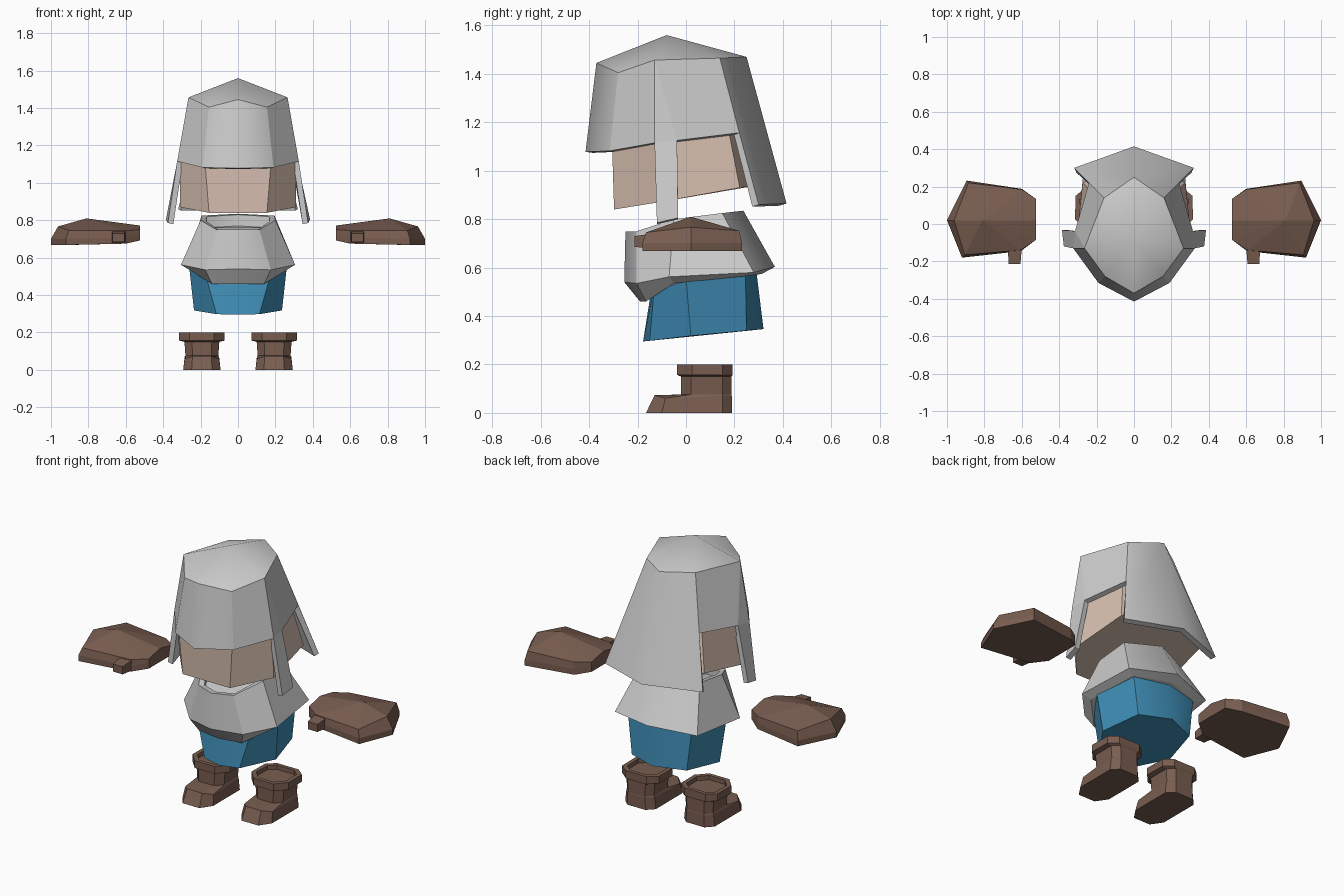
import bpy, bmesh
from mathutils import Vector

if "Cube" in bpy.data.objects:
    bpy.data.objects.remove(bpy.data.objects["Cube"])


def material(name, rgb):
    m = bpy.data.materials.new(name)
    m.diffuse_color = (*rgb, 1)
    m.use_nodes = True
    m.node_tree.nodes["Principled BSDF"].inputs["Base Color"].default_value = m.diffuse_color
    return m


BROWN = material("leather", (0.19, 0.11, 0.08))
SKIN = material("skin", (0.68, 0.52, 0.43))
BLUE = material("blue_cloth", (0.05, 0.27, 0.47))


def make(name, verts, faces, mat=None, recalc=True):
    me = bpy.data.meshes.new(name)
    bm = bmesh.new()
    vs = [bm.verts.new(v) for v in verts]
    for f in faces:
        bm.faces.new([vs[i] for i in f])
    bmesh.ops.remove_doubles(bm, verts=bm.verts, dist=0.0005)
    if recalc:
        bmesh.ops.recalc_face_normals(bm, faces=bm.faces)
    bm.to_mesh(me)
    bm.free()
    ob = bpy.data.objects.new(name, me)
    bpy.context.collection.objects.link(ob)
    if mat:
        me.materials.append(mat)
    return ob


def soften_centre(ob, soft_z=9):
    # smooth only across the centre line and around the crown; the rest stays sharp
    me = ob.data
    for p in me.polygons:
        p.use_smooth = True
    for e in me.edges:
        a, b = (me.vertices[i].co for i in e.vertices)
        e.use_edge_sharp = not ((abs(a.x) < 1e-3 and abs(b.x) < 1e-3) or max(a.z, b.z) > soft_z)


def ring(half):
    # half outline from front to back, mirrored into a closed loop
    return list(half) + [(-x, y, z) for x, y, z in reversed(half) if x > 1e-4]


def loft(name, rings, mat=None):
    n = len(rings[0])
    verts = [v for r in rings for v in r]
    faces = [(k * n + i, k * n + (i + 1) % n, (k + 1) * n + (i + 1) % n, (k + 1) * n + i)
             for k in range(len(rings) - 1) for i in range(n)]
    faces += [tuple(reversed(range(n))), tuple(range(len(verts) - n, len(verts)))]
    return make(name, verts, faces, mat)


def flat(half, z):
    return [(x, y, z) for x, y in half]


# hood: crown fan, front panels, cheek strips and long back panels
P = dict(
    A=(0, -0.08, 1.56),
    T0=(0, -0.37, 1.445), T1=(0.155, -0.28, 1.405), T2=(0.265, -0.13, 1.457),
    T3=(0.16, 0.14, 1.465), T4=(0, 0.25, 1.47),
    B0=(0, -0.415, 1.078), B1=(0.19, -0.315, 1.082), B2=(0.325, -0.13, 1.115),
    S=(0.315, -0.037, 1.125), M=(0.241, 0.22, 1.157),
    C2=(0.375, -0.12, 0.785), CS=(0.385, -0.033, 0.805),
    D3=(0.32, 0.30, 0.86), D4=(0, 0.415, 0.865))
panels = ["A T0 T1", "A T1 T2", "A T2 T3", "A T3 T4", "B0 B1 T1 T0", "B1 B2 T2 T1",
          "B2 S T2", "S M T3 T2", "C2 CS S B2", "M D3 D4 T4 T3"]
hv, hf = [], []
for s in (1, -1):
    for p in panels:
        pts = [(P[k][0] * s, P[k][1], P[k][2]) for k in p.split()][::s]
        hf.append(range(len(hv), len(hv) + len(pts)))
        hv += pts
hood = make("hood", hv, hf, recalc=False)
mod = hood.modifiers.new("thickness", "SOLIDIFY")
mod.thickness = 0.03
mod.offset = -1
bpy.context.view_layer.objects.active = hood
hood.select_set(True)
bpy.ops.object.modifier_apply(modifier=mod.name)
soften_centre(hood, 1.5)

# head showing under the hood
soften_centre(loft("head", [
    ring([(0.155, -0.297, 0.84), (0.31, -0.11, 0.87), (0.275, 0.222, 0.93), (0, 0.33, 0.945)]),
    ring([(0.178, -0.306, 1.13), (0.31, -0.12, 1.14), (0.225, 0.175, 1.17), (0, 0.26, 1.17)])], SKIN))

# shoulder cape with a lip below and a neck opening
top = ring([(0, -0.25, 0.75), (0.115, -0.205, 0.75), (0.2, -0.05, 0.80), (0.195, 0.15, 0.825), (0, 0.237, 0.835)])
inner = [(x * 0.85, y * 0.85, z - 0.005) for x, y, z in top]
soften_centre(loft("shoulder_cape", [
    ring([(0, -0.19, 0.46), (0.14, -0.165, 0.46), (0.26, -0.05, 0.535), (0.22, 0.25, 0.565), (0, 0.315, 0.575)]),
    ring([(0, -0.255, 0.54), (0.175, -0.205, 0.535), (0.305, -0.07, 0.562), (0.27, 0.28, 0.58), (0, 0.367, 0.603)]),
    top, inner, [(x, y, z - 0.06) for x, y, z in inner]]))

# tunic
soften_centre(loft("tunic", [
    ring([(0, -0.177, 0.295), (0.115, -0.15, 0.298), (0.235, 0.02, 0.318), (0.18, 0.25, 0.34), (0, 0.32, 0.346)]),
    ring([(0, -0.14, 0.53), (0.18, -0.13, 0.53), (0.262, 0.0, 0.56), (0.21, 0.245, 0.59), (0, 0.29, 0.59)])], BLUE))

# boots: sole, toe, shaft, cuff and shallow opening in one loft
shaft = [(0.05, -0.02), (0.088, 0.02), (0.088, 0.15), (0.055, 0.188)]
cuff = [(0.065, -0.037), (0.122, 0.025), (0.12, 0.15), (0.07, 0.192)]
hole = [(x * 0.8, 0.08 + (y - 0.08) * 0.8) for x, y in cuff]
boot_rings = [flat([(0.055, -0.165), (0.1, -0.1), (0.1, 0.15), (0.06, 0.19)], 0),
              [(0.05, -0.13, 0.073), (0.092, -0.085, 0.06), (0.092, 0.15, 0.07), (0.057, 0.189, 0.07)],
              flat(shaft, 0.076),
              flat([(x * 1.06, y) for x, y in shaft], 0.15),
              flat(cuff, 0.157), flat(cuff, 0.2), flat(hole, 0.2), flat(hole, 0.175)]

# mitten outline seen from above, wrist to fingertips and back
low = [(0.525, -0.085, 0.692), (0.605, -0.145, 0.675), (0.92, -0.18, 0.668), (1.0, 0.02, 0.668),
       (0.895, 0.232, 0.668), (0.60, 0.188, 0.675), (0.525, 0.135, 0.692), (0.525, 0.02, 0.692)]
mid = [(x, y, z + 0.033) for x, y, z in low]
high = [(0.525, -0.085, 0.75), (0.605, -0.14, 0.745), (0.905, -0.165, 0.745), (0.962, 0.02, 0.767),
        (0.885, 0.22, 0.752), (0.60, 0.185, 0.748), (0.525, 0.135, 0.75), (0.525, 0.02, 0.772)]

for side, s in (("left", -1), ("right", 1)):
    boot = loft(side + "_boot", [ring(r) for r in boot_rings], BROWN)
    boot.location.x = s * 0.193
    # mitten with a peaked back of the hand
    n = len(low)
    verts = [(s * x, y, z) for x, y, z in low + mid + high + [(0.81, 0.02, 0.81)]]
    faces = [tuple(range(n))]
    for i in range(n):
        j = (i + 1) % n
        faces += [(i, j, n + j, n + i), (n + i, n + j, 2 * n + j, 2 * n + i), (2 * n + i, 2 * n + j, 3 * n)]
    make(side + "_mitten", verts, faces, BROWN)
    # thumb
    loft(side + "_thumb", [
        [(s * x, -0.13, z) for x, z in ((0.6, 0.68), (0.675, 0.68), (0.675, 0.742), (0.6, 0.742))],
        [(s * x, -0.213, z) for x, z in ((0.607, 0.685), (0.67, 0.685), (0.67, 0.73), (0.607, 0.73))]], BROWN)
